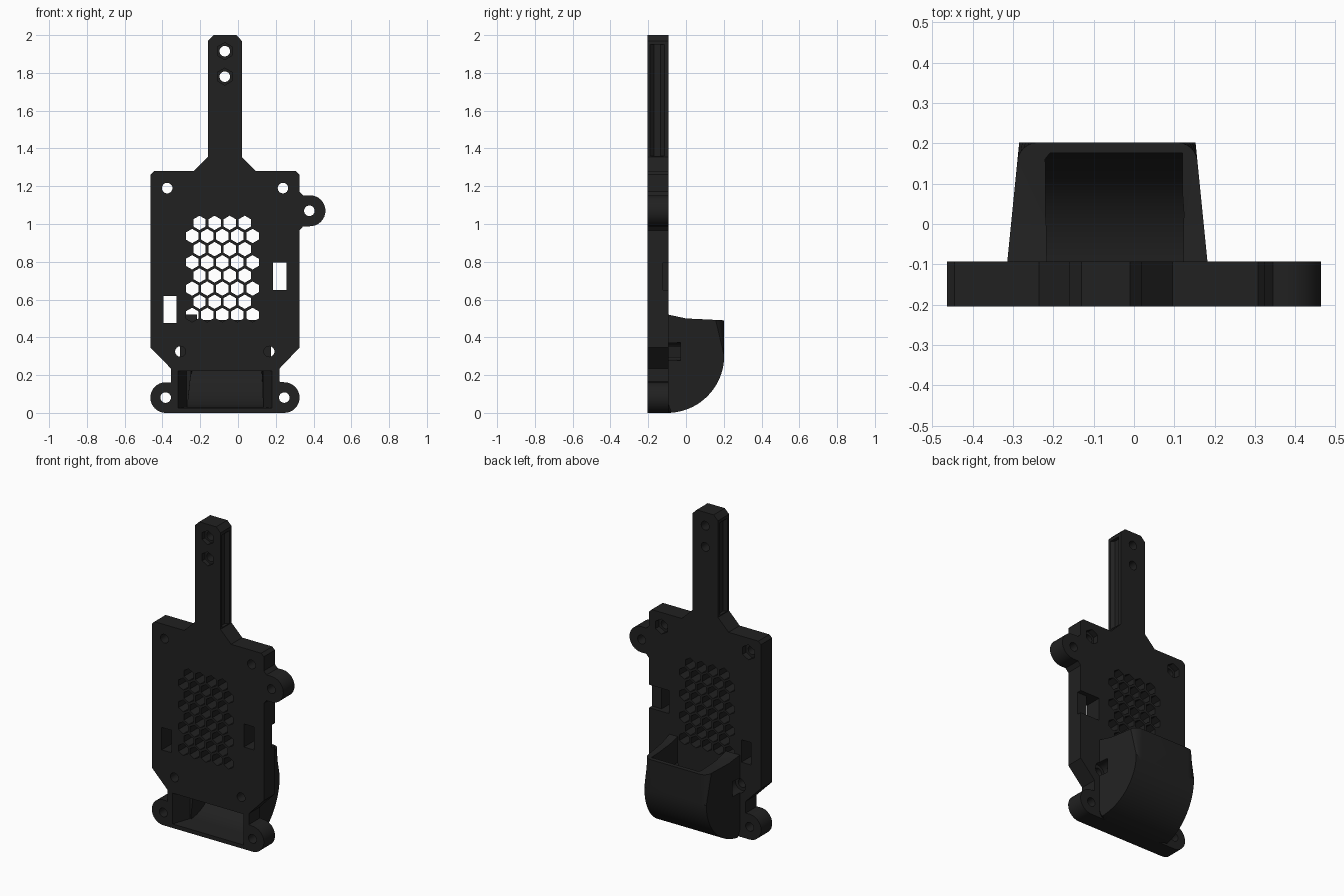
import bpy, bmesh, math

if "Cube" in bpy.data.objects:
    bpy.data.objects.remove(bpy.data.objects["Cube"])

FRONT, BACK = -0.205, -0.093      # plate faces
mat = bpy.data.materials.new("matte_black")
mat.diffuse_color = (0.015, 0.015, 0.015, 1)
mat.use_nodes = True
mat.node_tree.nodes["Principled BSDF"].inputs["Base Color"].default_value = mat.diffuse_color


def arc(cx, cz, r, a0, a1, n=16):
    return [(cx + r * math.cos(math.radians(a0 + (a1 - a0) * i / n)),
             cz + r * math.sin(math.radians(a0 + (a1 - a0) * i / n))) for i in range(n + 1)]


def ngon(cx, cz, r, n=24, start=90):
    return arc(cx, cz, r, start, start + 360, n)[:-1]


def rect(x0, x1, z0, z1):
    return [(x0, z0), (x1, z0), (x1, z1), (x0, z1)]


def loft(bm, a, b):
    """Closed solid between two matching loops of 3D points."""
    va, vb = [bm.verts.new(p) for p in a], [bm.verts.new(p) for p in b]
    n = len(va)
    bm.faces.new(va)
    bm.faces.new(vb[::-1])
    for i in range(n):
        j = (i + 1) % n
        bm.faces.new((va[j], va[i], vb[i], vb[j]))


def prism(bm, pts, y0, y1):
    loft(bm, [(x, y0, z) for x, z in pts], [(x, y1, z) for x, z in pts])


def finish(name, bm):
    bmesh.ops.recalc_face_normals(bm, faces=bm.faces)
    me = bpy.data.meshes.new(name)
    bm.to_mesh(me)
    bm.free()
    ob = bpy.data.objects.new(name, me)
    bpy.context.collection.objects.link(ob)
    me.materials.append(mat)
    return ob


def cut(target, bm):
    """Subtract a cutter mesh and remove it."""
    cutter = finish("cutter", bm)
    cutter.hide_render = True
    mod = target.modifiers.new("cut", 'BOOLEAN')
    mod.operation, mod.solver, mod.object = 'DIFFERENCE', 'EXACT', cutter
    bpy.context.view_layer.objects.active = target
    bpy.ops.object.modifier_apply(modifier=mod.name)
    bpy.data.objects.remove(cutter)


# Plate with handle stem and three mounting ears
outline = [(-0.13, 2), (-0.16, 1.97), (-0.16, 1.355), (-0.235, 1.28), (-0.445, 1.28),
           (-0.463, 1.262), (-0.463, 0.345), (-0.355, 0.235), (-0.355, 0.16)]
outline += arc(-0.383, 0.081, 0.081, 90, 270)
outline += arc(0.245, 0.081, 0.081, -90, 90)
outline += [(0.22, 0.165), (0.22, 0.235), (0.325, 0.345), (0.325, 0.965), (0.345, 0.988)]
outline += arc(0.381, 1.07, 0.082, -90, 90)
outline += [(0.345, 1.152), (0.325, 1.172), (0.325, 1.262), (0.307, 1.28),
            (0.095, 1.28), (0.02, 1.355), (0.02, 1.97), (-0.01, 2)]
bm = bmesh.new()
prism(bm, outline, FRONT, BACK)
plate = finish("plate", bm)

# Through holes: hex vent grid, screw holes, slots
corners = [(-0.375, 1.19), (0.238, 1.19)]
lower = [(-0.305, 0.325), (0.165, 0.325)]
stem_holes = [(-0.07, 1.915), (-0.07, 1.78)]
ears = [(-0.383, 0.081), (0.245, 0.081), (0.378, 1.07)]
bm = bmesh.new()
for row in range(8):
    count, x0 = (5, -0.243) if row % 2 else (4, -0.204)
    for i in range(count):
        prism(bm, ngon(x0 + i * 0.08, 1.006 - row * 0.0696, 0.038, 6), -0.3, 0)
for x, z in corners + lower + stem_holes + ears:
    prism(bm, ngon(x, z, 0.028), -0.3, 0)
prism(bm, rect(-0.394, -0.325, 0.477, 0.62), -0.3, 0)
prism(bm, rect(0.185, 0.257, 0.65, 0.797), -0.3, 0)
cut(plate, bm)

# Recesses: nut pockets behind, screw heads in front, edge notch, stem side grooves
bm = bmesh.new()
for x, z in corners:
    prism(bm, ngon(x, z, 0.048, 6), -0.13, 0)
for x, z in lower:
    prism(bm, ngon(x, z, 0.048), -0.13, 0)
for x, z in stem_holes:
    prism(bm, ngon(x, z, 0.045, 6), -0.3, FRONT + 0.03)
prism(bm, rect(0.185, 0.4, 0.65, 0.797), -0.122, 0)
for edge, s in ((-0.16, 1), (0.02, -1)):
    groove = [(edge - s * 0.02, -0.19), (edge, -0.19), (edge + s * 0.02, -0.17),
              (edge + s * 0.02, -0.135), (edge, -0.115), (edge - s * 0.02, -0.115)]
    loft(bm, [(x, y, 1.36) for x, y in groove], [(x, y, 1.95) for x, y in groove])
cut(plate, bm)

# Flared inlet through the plate
bm = bmesh.new()
loft(bm, [(x, FRONT - 0.01, z) for x, z in rect(-0.322, 0.185, 0.025, 0.222)],
     [(x, BACK + 0.01, z) for x, z in rect(-0.268, 0.132, 0.03, 0.222)])
cut(plate, bm)


# Duct: curved scoop behind the plate, open at the top
def scoop(r, top, y_front, n=20):
    pts = [(y_front, top + 0.03)]
    pts += [(0.0, top + 0.01), (-0.1 + r, top)]
    pts += [(y, z) for y, z in arc(-0.1, 0.302, r, 0, -90, n)]
    return pts + [(y_front, 0.302 - r)]


prof = scoop(0.302, 0.49, BACK)
prof[-2:] = [(BACK, 0.0)]
bm = bmesh.new()
left = lambda y: -0.314 + (y - BACK) * 0.1
right = lambda y: 0.182 - (y - BACK) * 0.1
loft(bm, [(left(y), y, z) for y, z in prof], [(right(y), y, z) for y, z in prof])
bm.edges.ensure_lookup_table()
sharp = []
for e in bm.edges:
    a, b = e.verts
    same_side = (a.co.x < -0.07) == (b.co.x < -0.07)
    on_arc = all(v.co.z < 0.491 and v.co.y > BACK - 0.001 for v in e.verts)
    flat_front = all(v.co.y < BACK + 0.001 for v in e.verts)
    if same_side and on_arc and not flat_front:
        sharp.append(e)
bmesh.ops.bevel(bm, geom=sharp, offset=0.045, offset_type='OFFSET', segments=6,
                profile=0.5, affect='EDGES', clamp_overlap=True)
duct = finish("duct", bm)

# Duct cavity, narrower on the left near the mouth
bm = bmesh.new()
inner = scoop(0.276, 0.65, -0.15)
wall = lambda z: -0.268 if z < 0.25 else -0.2 if z > 0.32 else -0.268 + (z - 0.25) * 0.97
loft(bm, [(wall(z), y, z) for y, z in inner],
     [(0.132 - 0.012 * (z > 0.3), y, z) for y, z in inner])
bmesh.ops.triangulate(bm, faces=bm.faces)
cut(duct, bm)

# Screw head clearance in the duct sides
bm = bmesh.new()
for x, z in lower:
    prism(bm, ngon(x, z, 0.048), -0.13, -0.03)
cut(duct, bm)

for ob in (plate, duct):
    bpy.ops.object.select_all(action='DESELECT')
    ob.select_set(True)
    bpy.context.view_layer.objects.active = ob
    bpy.ops.object.shade_smooth_by_angle(angle=math.radians(30))
